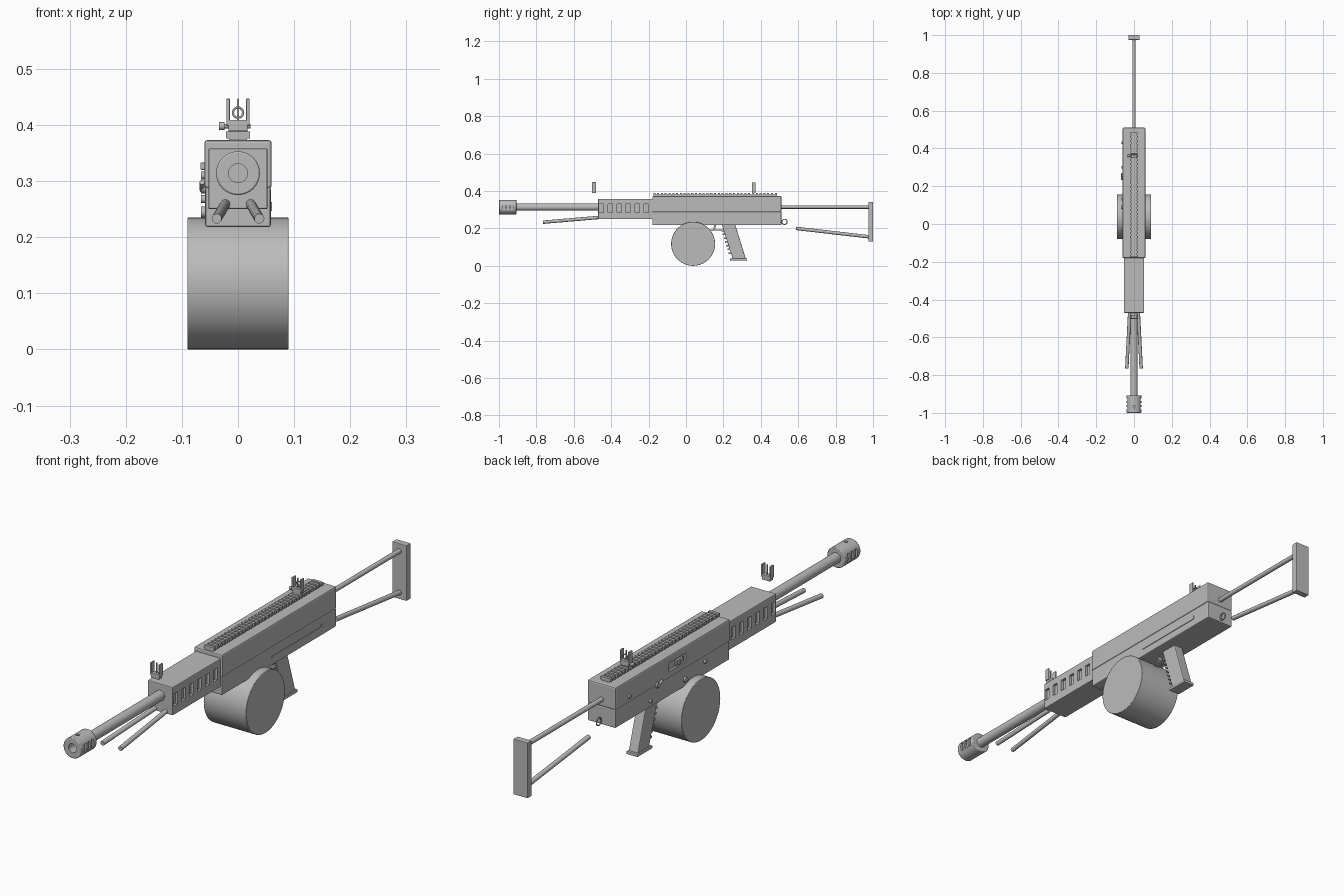
import bpy, bmesh, math
from mathutils import Vector

cube = bpy.data.objects.get("Cube")
if cube:
    bpy.data.objects.remove(cube, do_unlink=True)

metal = bpy.data.materials.new("plain grey")
metal.use_nodes = True
grey = (0.5, 0.5, 0.5, 1)
metal.diffuse_color = grey
metal.node_tree.nodes["Principled BSDF"].inputs["Base Color"].default_value = grey


def finish(name, bm, bevel=0, smooth=False):
    bmesh.ops.recalc_face_normals(bm, faces=bm.faces)
    mesh = bpy.data.meshes.new(name)
    bm.to_mesh(mesh)
    bm.free()
    mesh.materials.append(metal)
    ob = bpy.data.objects.new(name, mesh)
    bpy.context.collection.objects.link(ob)
    if bevel:
        mod = ob.modifiers.new("Bevel", "BEVEL")
        mod.width, mod.segments = bevel, 2
    if smooth:
        bpy.ops.object.select_all(action="DESELECT")
        ob.select_set(True)
        bpy.context.view_layer.objects.active = ob
        bpy.ops.object.shade_smooth_by_angle(angle=math.radians(35))
    return ob


def add_box(bm, x, y, z):
    """Add a box given as three (low, high) ranges."""
    verts = bmesh.ops.create_cube(bm, size=1)["verts"]
    for v in verts:
        v.co = [lo + (c + 0.5) * (hi - lo) for c, (lo, hi) in zip(v.co, (x, y, z))]


def box(name, x, y, z, bevel=0):
    bm = bmesh.new()
    add_box(bm, x, y, z)
    return finish(name, bm, bevel)


def add_rod(bm, a, b, radius, sides=24):
    a, b = Vector(a), Vector(b)
    verts = bmesh.ops.create_cone(bm, cap_ends=True, segments=sides, radius1=radius,
                                  radius2=radius, depth=(b - a).length)["verts"]
    turn = (b - a).to_track_quat("Z", "Y")
    for v in verts:
        v.co = turn @ v.co + (a + b) / 2


def rod(name, a, b, radius, sides=24, bevel=0):
    bm = bmesh.new()
    add_rod(bm, a, b, radius, sides)
    return finish(name, bm, bevel, True)


def side_prism(name, outline, half, bevel=0):
    """Extrude a (y, z) outline across x."""
    bm = bmesh.new()
    face = bm.faces.new([bm.verts.new((-half, y, z)) for y, z in outline])
    moved = bmesh.ops.extrude_face_region(bm, geom=[face])["geom"]
    for v in moved:
        if isinstance(v, bmesh.types.BMVert):
            v.co.x = half
    return finish(name, bm, bevel)


def ring(name, centre, axis, major, minor):
    bpy.ops.mesh.primitive_torus_add(major_radius=major, minor_radius=minor, location=centre,
                                     major_segments=24, minor_segments=8,
                                     rotation=Vector(axis).to_track_quat("Z", "Y").to_euler())
    ob = bpy.context.object
    ob.name = name
    ob.data.materials.append(metal)
    bpy.ops.object.shade_smooth()


def cut(ob, bm):
    cutter = finish(ob.name + "_cutter", bm)
    cutter.hide_render = True
    cutter.hide_viewport = True
    cutter.display_type = "WIRE"
    mod = ob.modifiers.new("Cut", "BOOLEAN")
    mod.operation, mod.object, mod.solver = "DIFFERENCE", cutter, "EXACT"


AXIS = 0.314  # height of the barrel axis

# Receiver halves, meeting at a seam along the side
box("receiver_upper", (-0.06, 0.06), (-0.18, 0.51), (0.287, 0.373), 0.005)
lower = box("receiver_lower", (-0.0585, 0.0585), (-0.18, 0.51), (0.218, 0.289), 0.004)
box("side_strip", (0.05, 0.061), (0.12, 0.425), (0.247, 0.253))
box("side_strip_end", (0.05, 0.061), (0.419, 0.425), (0.247, 0.263))

# Handguard with recessed side windows
guard = box("handguard", (-0.053, 0.053), (-0.47, -0.17), (0.25, 0.358), 0.003)
bm = bmesh.new()
for i in range(6):
    y = -0.452 + i * 0.048
    for s in (-1, 1):
        add_box(bm, sorted((s * 0.043, s * 0.08)), (y - 0.012, y + 0.012), (0.284, 0.33))
cut(guard, bm)

# Top rail with cross teeth
bm = bmesh.new()
add_box(bm, (-0.016, 0.016), (-0.175, 0.485), (0.37, 0.381))
for i in range(33):
    y = -0.175 + i * 0.0203
    add_box(bm, (-0.021, 0.021), (y, y + 0.011), (0.376, 0.388))
finish("top_rail", bm)

# Barrel and ported muzzle
rod("barrel", (0, -0.92, AXIS), (0, -0.46, AXIS), 0.0195)
muzzle = rod("muzzle", (0, -1, AXIS), (0, -0.907, AXIS), 0.039, 32, 0.003)
bm = bmesh.new()
add_rod(bm, (0, -1.05, AXIS), (0, -0.93, AXIS), 0.017)
cut(muzzle, bm)
bm = bmesh.new()
for i in range(3):
    y = -0.975 + i * 0.022
    for s in (-1, 1):
        add_box(bm, sorted((s * 0.03, s * 0.06)), (y - 0.006, y + 0.006),
                (AXIS - 0.017, AXIS + 0.017))
for y in (-0.967, -0.937):
    add_rod(bm, (0, y, AXIS + 0.03), (0, y, AXIS + 0.06), 0.007, 16)
cut(muzzle, bm)

# Folded support legs
for s, side in ((-1, "right"), (1, "left")):
    rod(side + "_leg", (s * 0.038, -0.765, 0.233), (s * 0.022, -0.45, 0.26), 0.009, 12)

# Drum magazine
rod("drum", (-0.09, 0.038, 0.1175), (0.09, 0.038, 0.1175), 0.1175, 64, 0.0015)


# Pronged sights
def sight(name, y, base):
    bm = bmesh.new()
    add_box(bm, (-0.017, 0.017), (y - 0.01, y + 0.01), (base, base + 0.02))
    for s in (-1, 1):
        add_box(bm, (s * 0.0175 - 0.003, s * 0.0175 + 0.003), (y - 0.01, y + 0.01),
                (base + 0.01, base + 0.058))
    add_box(bm, (-0.002, 0.002), (y - 0.003, y + 0.003), (base + 0.015, base + 0.058))
    finish(name, bm, 0.0015)


sight("front_sight", -0.492, 0.389)
sight("rear_sight", 0.362, 0.388)
ring("rear_sight_ring", (0, 0.366, 0.422), (0, 1, 0), 0.009, 0.002)
rod("rear_sight_knob", (-0.034, 0.362, 0.398), (-0.024, 0.362, 0.398), 0.007, 16)
rod("rear_sight_pin", (-0.026, 0.362, 0.398), (0.022, 0.362, 0.398), 0.004, 12)

# Grip with finger ridges and a base plate
side_prism("grip", [(0.19, 0.224), (0.262, 0.224), (0.32, 0.037), (0.25, 0.037)], 0.02, 0.004)
bm = bmesh.new()
for i in range(7):
    z = 0.188 - i * 0.02
    y = 0.19 + (0.224 - z) * 0.32
    add_box(bm, (-0.017, 0.017), (y - 0.012, y + 0.02), (z - 0.004, z + 0.004))
finish("grip_ridges", bm, 0.001)
box("grip_base", (-0.024, 0.024), (0.236, 0.327), (0.028, 0.04), 0.003)

# Trigger and its guard
side_prism("trigger", [(0.15, 0.222), (0.162, 0.222), (0.155, 0.194), (0.147, 0.194)], 0.005)
box("trigger_guard", (-0.01, 0.01), (0.13, 0.205), (0.19, 0.195))

# Skeleton stock, in two struts and a butt plate
rod("stock_upper_strut", (0, 0.5, AXIS), (0, 0.98, AXIS), 0.009, 16)
rod("stock_lower_strut", (0, 0.588, 0.2), (0, 0.98, 0.155), 0.009, 16)
box("butt_plate", (-0.03, 0.03), (0.975, 1.0), (0.13, 0.342), 0.002)
ring("sling_ring", (0, 0.527, 0.235), (1, 0, 0), 0.014, 0.0025)

# Controls on the right side: port, pins and selector
upper = bpy.data.objects["receiver_upper"]
bm = bmesh.new()
add_box(bm, (-0.08, -0.052), (0.085, 0.19), (0.313, 0.345))
cut(upper, bm)
box("bolt", (-0.06, -0.04), (0.1, 0.145), (0.317, 0.337), 0.002)
box("bolt_handle", (-0.067, -0.05), (0.125, 0.137), (0.32, 0.333), 0.002)
for name, y, z, r in (("rear_pin", 0.43, 0.31, 0.007), ("middle_pin", 0.3, 0.243, 0.007),
                      ("front_pin", -0.03, 0.268, 0.007), ("release_button", 0.09, 0.245, 0.01),
                      ("selector_hub", 0.26, 0.288, 0.01)):
    rod(name, (-0.066, y, z), (-0.05, y, z), r, 16)
rod("selector_lever", (-0.064, 0.265, 0.284), (-0.064, 0.235, 0.298), 0.0045, 12)
